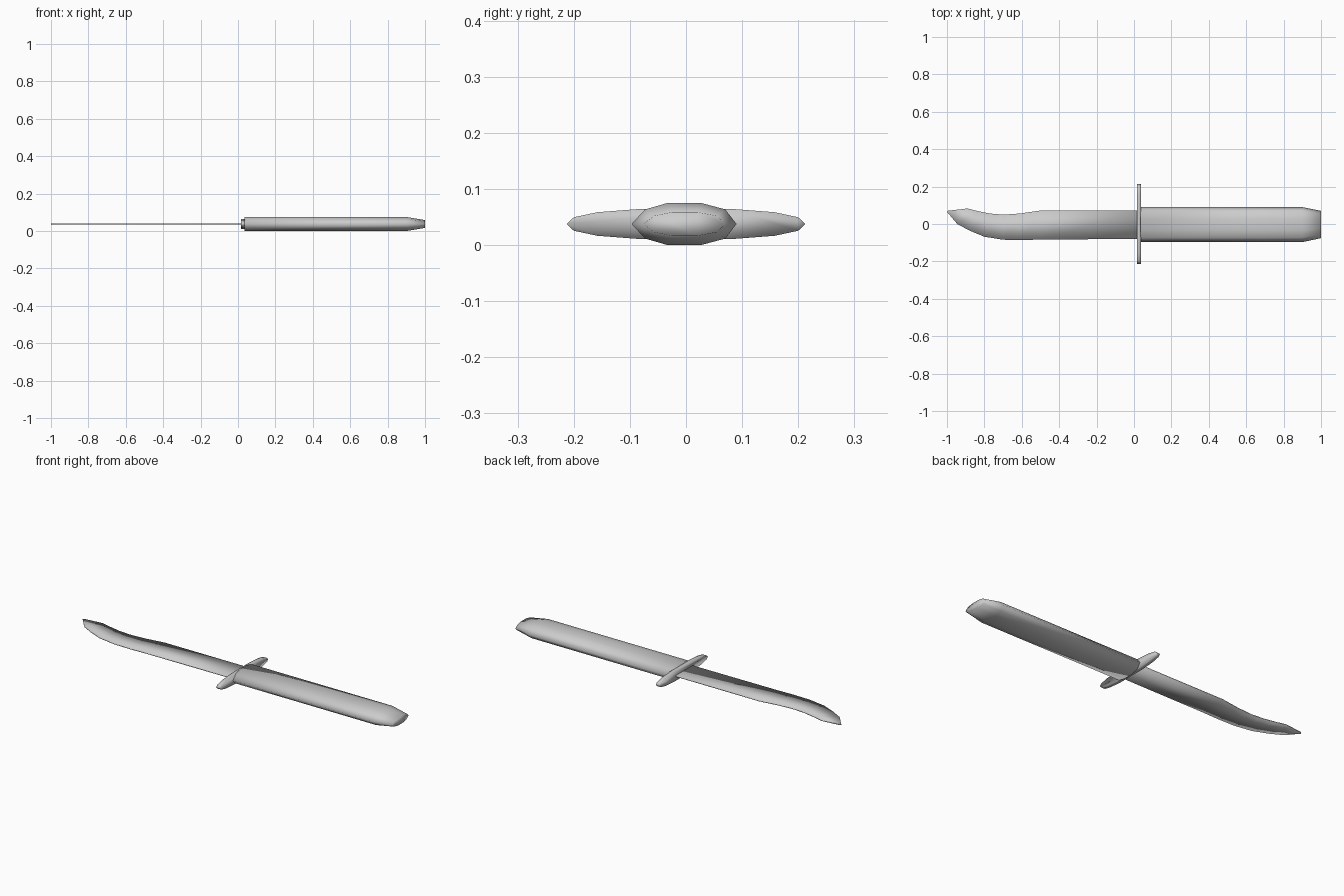
import bpy
import bmesh

if "Cube" in bpy.data.objects:
    bpy.data.objects.remove(bpy.data.objects["Cube"])

grey = bpy.data.materials.new("grey")
grey.diffuse_color = (0.6, 0.6, 0.6, 1)
grey.use_nodes = True
grey.node_tree.nodes["Principled BSDF"].inputs["Base Color"].default_value = grey.diffuse_color
MID = 0.0375  # height of the centre plane


def loft(name, rings):
    """Skin matching closed rings of points and cap both ends."""
    bm = bmesh.new()
    loops = [[bm.verts.new(p) for p in ring] for ring in rings]
    n = len(loops[0])
    for a, b in zip(loops, loops[1:]):
        for i in range(n):
            j = (i + 1) % n
            bm.faces.new((a[i], a[j], b[j], b[i]))
    bm.faces.new(loops[0])
    bm.faces.new(loops[-1])
    bmesh.ops.recalc_face_normals(bm, faces=bm.faces)
    for f in bm.faces:
        f.smooth = True
    me = bpy.data.meshes.new(name)
    bm.to_mesh(me)
    bm.free()
    me.materials.append(grey)
    ob = bpy.data.objects.new(name, me)
    bpy.context.collection.objects.link(ob)
    return ob


# Handle: flattened eight-sided grip, tapering at the butt
grip = [(-0.097, 0), (-0.073, 0.026), (-0.033, 0.0375), (0.027, 0.0375),
        (0.070, 0.026), (0.090, 0), (0.070, -0.026), (0.027, -0.0375),
        (-0.033, -0.0375), (-0.073, -0.026)]
loft("handle", [[(x, y * sy, MID + z * sz) for y, z in grip]
                for x, sy, sz in ((0.035, 1, 1), (0.9, 1, 1), (1.0, 0.78, 0.56))])

# Guard: thin crosspiece with pointed ends
half = [(0.213, 0), (0.2, 0.012), (0.158, 0.021), (0.08, 0.027)]
upper = half + [(-y, z) for y, z in half[::-1]]
outline = upper + [(y, -z) for y, z in upper[-2:0:-1]]
loft("guard", [[(x, y, MID + z) for y, z in outline] for x in (0.015, 0.037)])

# Blade: thin plate with a dipped back and an upswept tip
stations = [(0.02, 0.072, 0.02, -0.08), (-0.5, 0.072, -0.5, -0.083),
            (-0.61, 0.056, -0.6, -0.086), (-0.70, 0.05, -0.70, -0.084),
            (-0.77, 0.056, -0.80, -0.068), (-0.84, 0.07, -0.88, -0.035),
            (-0.89, 0.083, -0.945, 0.0), (-0.995, 0.071, -1.0, 0.065)]
T = 0.002
loft("blade", [[(ux, uy, MID + T), (lx, ly, MID + T), (lx, ly, MID - T), (ux, uy, MID - T)]
               for ux, uy, lx, ly in stations])
